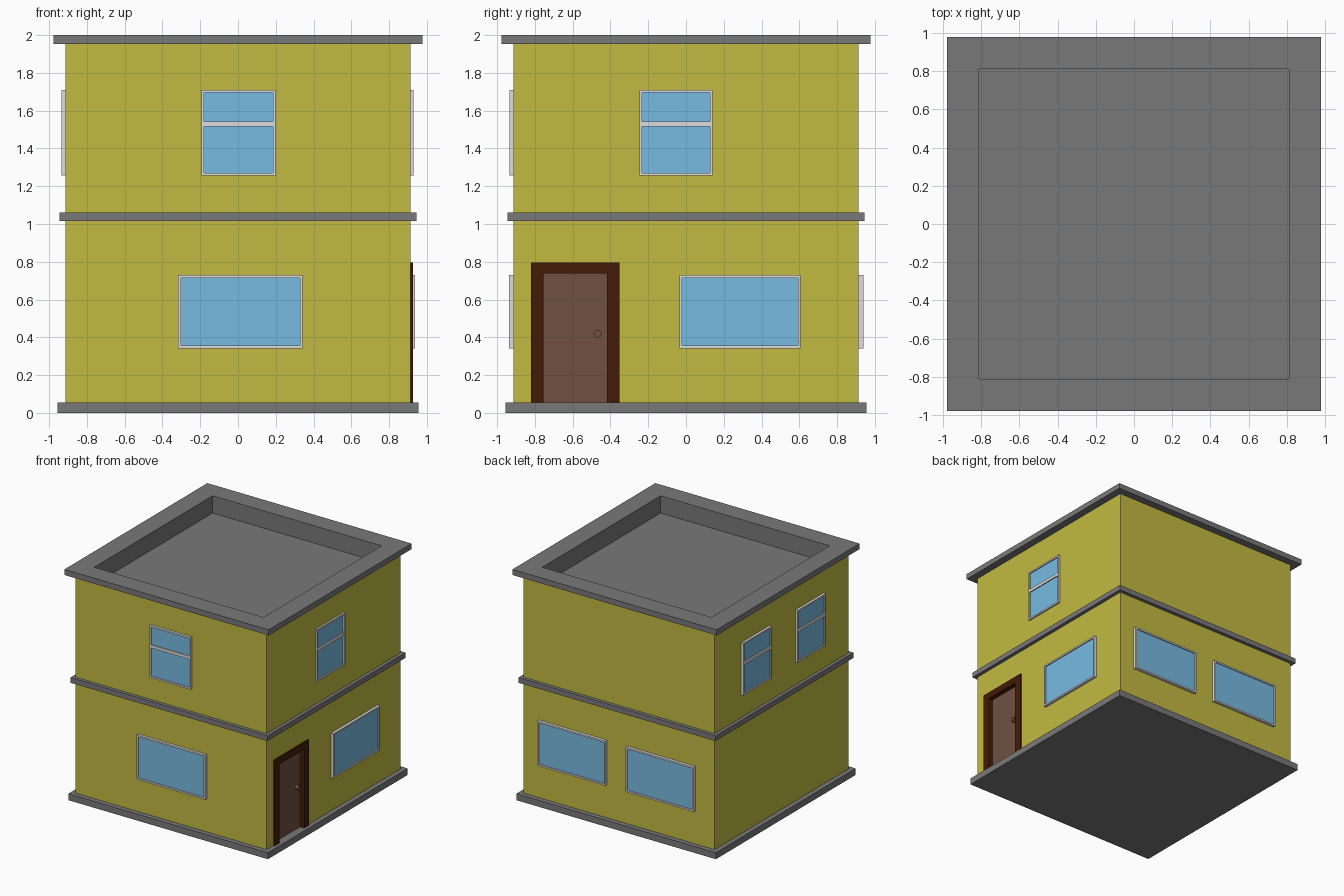
import bpy, bmesh
from mathutils import Matrix, Vector
from math import pi

cube = bpy.data.objects.get("Cube")
if cube:
    bpy.data.objects.remove(cube, do_unlink=True)


def material(name, rgb):
    linear = [((c / 255 + 0.055) / 1.055) ** 2.4 for c in rgb] + [1]
    m = bpy.data.materials.new(name)
    m.use_nodes = True
    m.diffuse_color = linear
    m.node_tree.nodes["Principled BSDF"].inputs["Base Color"].default_value = linear
    return m


WALL = material("mustard wall", (194, 186, 66))
GREY = material("grey concrete", (121, 121, 121))
TRIM = material("light window trim", (222, 222, 222))
GLASS = material("blue glass", (119, 187, 226))
FRAME = material("dark brown frame", (68, 27, 7))
DOOR = material("brown door", (112, 80, 66))

HALF = 0.914        # half width of the walls
FRONT, RIGHT, BACK, LEFT = range(4)


def add_box(bm, lo, hi):
    lo, hi = Vector(lo), Vector(hi)
    mat = Matrix.Translation((lo + hi) / 2) @ Matrix.Diagonal((*(hi - lo), 1))
    verts = bmesh.ops.create_cube(bm, size=1, matrix=mat)["verts"]
    return list({f for v in verts for f in v.link_faces})


def sink(bm, face, border, depth):
    """Inset a face by an even border and push it straight in."""
    bmesh.ops.inset_region(bm, faces=[face], thickness=border, use_even_offset=True)
    normal = face.normal.copy()
    inner = bmesh.ops.extrude_discrete_faces(bm, faces=[face])["faces"][0]
    bmesh.ops.translate(bm, verts=inner.verts, vec=-normal * depth)
    return inner


def finish(bm, name, mats, side=FRONT):
    bmesh.ops.rotate(bm, verts=bm.verts, matrix=Matrix.Rotation(side * pi / 2, 3, "Z"))
    mesh = bpy.data.meshes.new(name)
    bm.normal_update()
    bm.to_mesh(mesh)
    bm.free()
    for m in mats:
        mesh.materials.append(m)
    obj = bpy.data.objects.new(name, mesh)
    bpy.context.collection.objects.link(obj)
    return obj


def slab(name, half, z0, z1, mat):
    bm = bmesh.new()
    add_box(bm, (-half, -half, z0), (half, half, z1))
    return finish(bm, name, [mat])


def window(name, side, u0, u1, z0, z1, out, bar=None):
    """Trim box with sunken glass panes, split by a bar if one is given."""
    bm = bmesh.new()
    faces = add_box(bm, (u0, -HALF - out, z0), (u1, -HALF + 0.02, z1))
    bm.normal_update()
    glass = sink(bm, min(faces, key=lambda f: f.normal.y), 0.014, 0.01)
    glass.material_index = 1
    if bar:
        add_box(bm, (u0 + 0.014, -HALF - out + 0.001, bar - 0.013),
                (u1 - 0.014, -HALF, bar + 0.013))
    finish(bm, name, [TRIM, GLASS], side)


# Main body and base; the walls stop below the sunken roof floor
TOP = 1.952
walls = slab("walls", HALF, 0.056, TOP, WALL)
slab("base_slab", 0.956, 0, 0.056, GREY)

# Open the top of the walls for the roof
bm = bmesh.new()
bm.from_mesh(walls.data)
bm.normal_update()
sink(bm, max(bm.faces, key=lambda f: f.normal.z), 0.08, 0.14)
bm.to_mesh(walls.data)
bm.free()

# Roof rim with a sunken floor, open underneath where it drops into the walls
bm = bmesh.new()
faces = add_box(bm, (-0.978, -0.978, TOP), (0.978, 0.978, 2.0))
bm.normal_update()
under = min(faces, key=lambda f: f.normal.z)
sink(bm, max(faces, key=lambda f: f.normal.z), 0.168, 0.15)
bmesh.ops.inset_region(bm, faces=[under], thickness=0.1, use_even_offset=True)
bmesh.ops.delete(bm, geom=[under], context="FACES")
finish(bm, "roof_parapet", [GREY])

# Floor band as four strips around the walls
bm = bmesh.new()
for s in (-1, 1):
    near, far = sorted((s * 0.9, s * 0.944))
    add_box(bm, (-0.944, near, 1.015), (0.944, far, 1.06))
    add_box(bm, (near, -0.9, 1.015), (far, 0.9, 1.06))
finish(bm, "floor_band", [GREY])

# Door opening cut through the wall
D0, D1, DTOP, JAMB, LINTEL = -0.82, -0.352, 0.796, 0.065, 0.058
bm = bmesh.new()
add_box(bm, (D0 + 0.02, -1, 0), (D1 - 0.02, -0.84, DTOP - 0.02))
cutter = finish(bm, "door_cutter", [WALL], RIGHT)
cutter.hide_render = True
cut = walls.modifiers.new("door_opening", "BOOLEAN")
cut.object = cutter
cut.solver = "EXACT"
bpy.context.view_layer.objects.active = walls
bpy.ops.object.modifier_apply(modifier=cut.name)
bpy.data.objects.remove(cutter, do_unlink=True)

# Door frame: two jambs and a lintel
bm = bmesh.new()
for a, b in ((D0, D0 + JAMB), (D1 - JAMB, D1)):
    add_box(bm, (a, -0.927, 0.056), (b, -0.86, DTOP))
add_box(bm, (D0 + JAMB, -0.927, DTOP - LINTEL), (D1 - JAMB, -0.86, DTOP))
finish(bm, "door_frame", [FRAME], RIGHT)

# Door leaf and flat round knob
bm = bmesh.new()
add_box(bm, (D0 + JAMB, -0.886, 0.056), (D1 - JAMB, -0.85, DTOP - LINTEL))
finish(bm, "door_leaf", [DOOR], RIGHT)
bm = bmesh.new()
bmesh.ops.create_cone(bm, cap_ends=True, segments=24, radius1=0.021, radius2=0.021, depth=0.03,
                      matrix=Matrix.Translation((-0.468, -0.899, 0.419)) @ Matrix.Rotation(pi / 2, 4, "X"))
finish(bm, "door_knob", [DOOR], RIGHT)

# Wide windows on the ground floor
LOW = (0.342, 0.729)
window("front_wide_window", FRONT, -0.317, 0.341, *LOW, 0.022)
window("right_wide_window", RIGHT, -0.034, 0.606, *LOW, 0.023)
window("back_wide_window_a", BACK, -0.77, -0.116, *LOW, 0.025)
window("back_wide_window_b", BACK, 0.077, 0.731, *LOW, 0.025)

# Sash windows on the upper floor
HIGH = (1.257, 1.709)
window("front_sash_window", FRONT, -0.193, 0.198, *HIGH, 0.021, 1.53)
window("right_sash_window", RIGHT, -0.246, 0.141, *HIGH, 0.015, 1.53)
window("left_sash_window_a", LEFT, -0.55, -0.16, *HIGH, 0.021, 1.53)
window("left_sash_window_b", LEFT, 0.19, 0.58, *HIGH, 0.021, 1.53)
